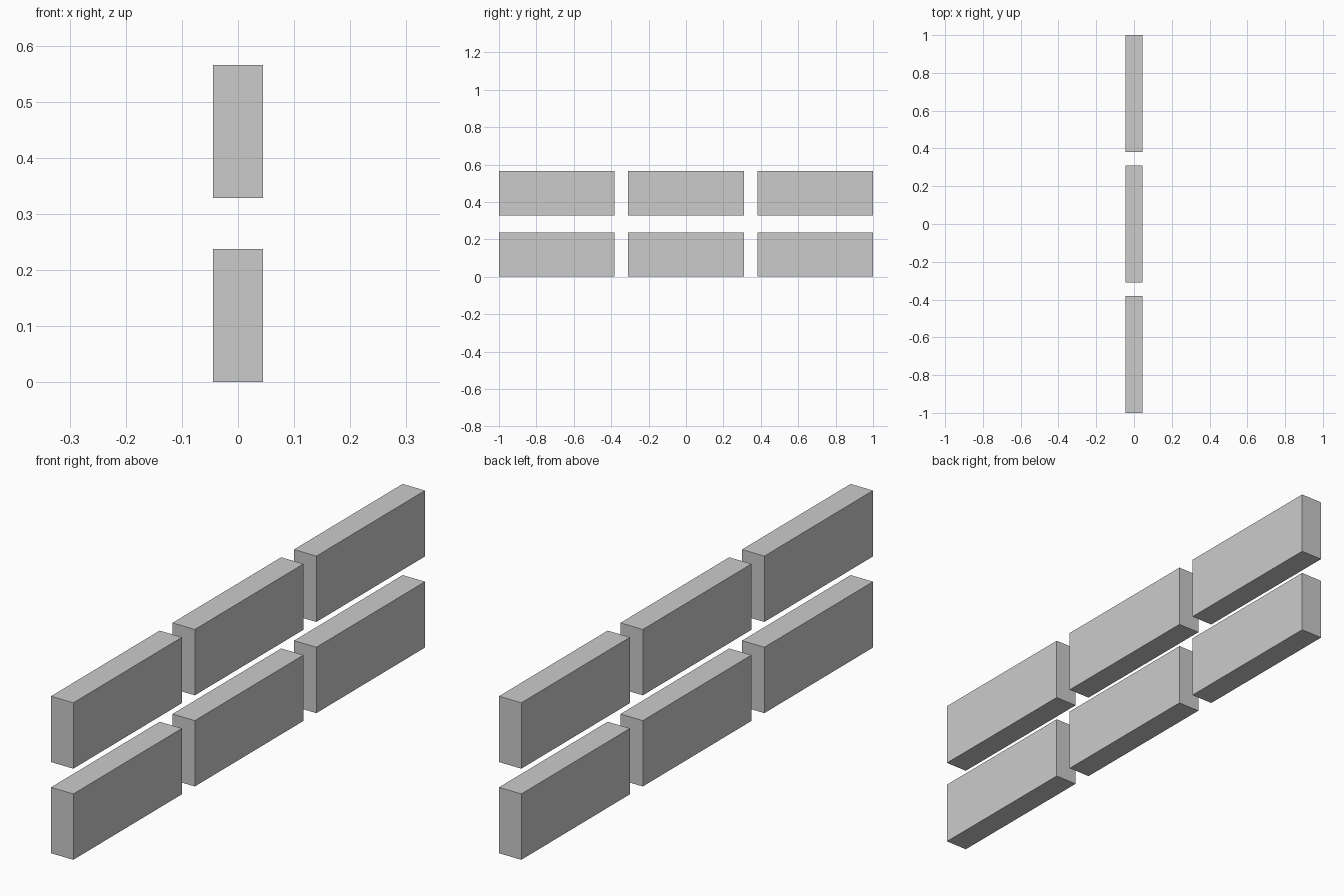
import bpy

if "Cube" in bpy.data.objects:
    bpy.data.objects.remove(bpy.data.objects["Cube"])

# Plank size and grid spacing
THICK, LENGTH, HEIGHT = 0.089, 0.618, 0.237
STEP_Y = 1.0 - LENGTH / 2
STEP_Z = 0.328


def plank(name, y, z_bottom):
    bpy.ops.mesh.primitive_cube_add(size=1, location=(0, y, z_bottom + HEIGHT / 2))
    ob = bpy.context.object
    ob.name = name
    ob.scale = (THICK, LENGTH, HEIGHT)
    bpy.ops.object.transform_apply(location=False, rotation=False, scale=True)


# Two rows of three separate planks
for row, row_name in enumerate(("lower", "upper")):
    for col, col_name in zip((-1, 0, 1), ("front", "middle", "back")):
        plank(f"{row_name}_{col_name}_plank", col * STEP_Y, row * STEP_Z)
